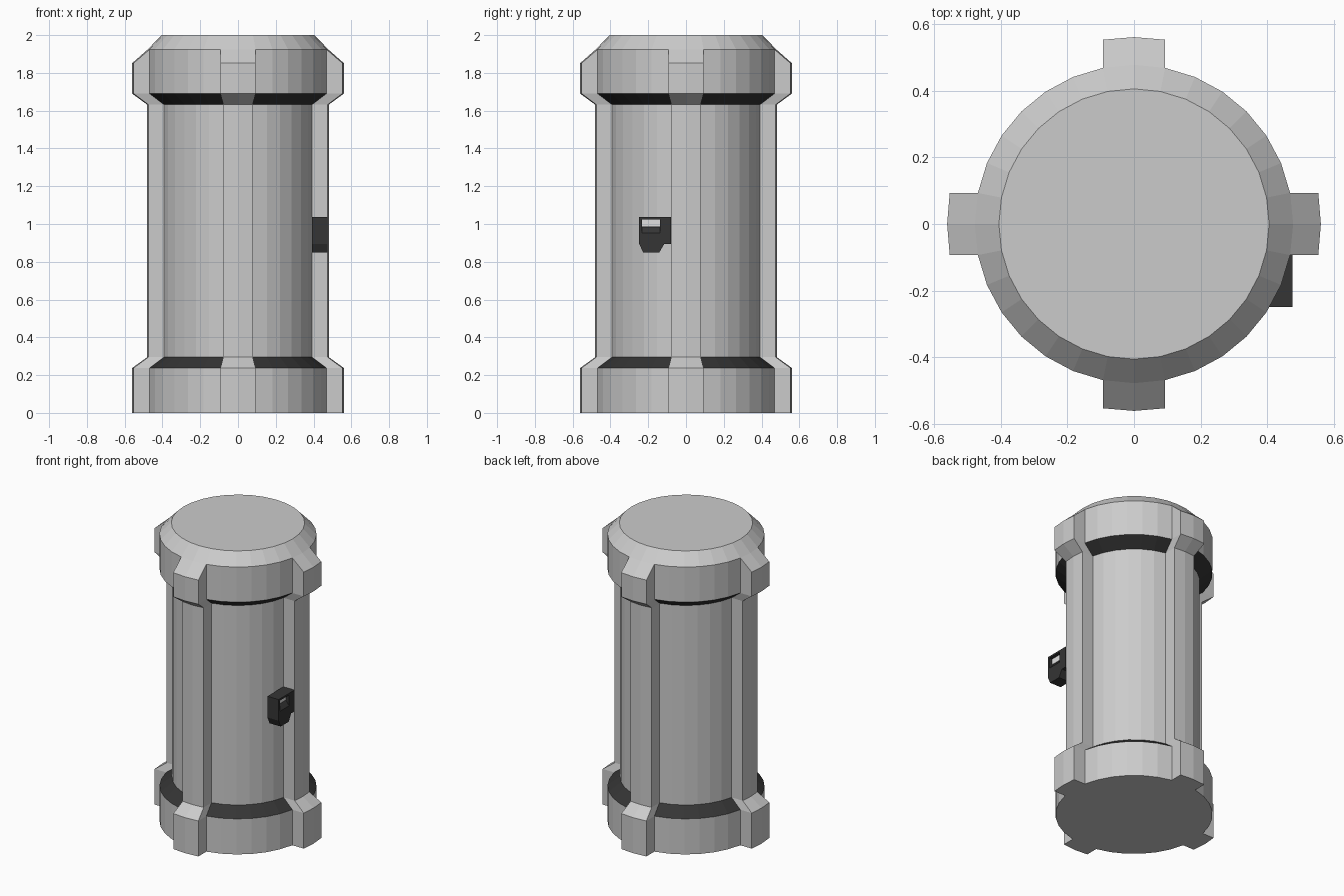
import bpy, bmesh, math

if "Cube" in bpy.data.objects:
    bpy.data.objects.remove(bpy.data.objects["Cube"])


def material(name, v):
    m = bpy.data.materials.new(name)
    m.diffuse_color = (v, v, v, 1)
    m.use_nodes = True
    m.node_tree.nodes["Principled BSDF"].inputs["Base Color"].default_value = m.diffuse_color
    return m


LIGHT = material("light grey metal", 0.6)
DARK = material("dark grey trim", 0.035)
PANEL = material("pale screen", 0.75)


def add_object(name, bm, mats):
    bmesh.ops.recalc_face_normals(bm, faces=bm.faces)
    me = bpy.data.meshes.new(name)
    bm.to_mesh(me)
    bm.free()
    for m in mats:
        me.materials.append(m)
    ob = bpy.data.objects.new(name, me)
    bpy.context.collection.objects.link(ob)
    return ob


def prism(name, pts, axis, a, b, mat):
    """Extrude a 2D outline along x (points are y,z) or y (points are x,z)."""
    bm = bmesh.new()

    def place(p, t):
        return (t, p[0], p[1]) if axis == "x" else (p[0], t, p[1])
    v0 = [bm.verts.new(place(p, a)) for p in pts]
    v1 = [bm.verts.new(place(p, b)) for p in pts]
    bm.faces.new(v0)
    bm.faces.new(v1)
    n = len(pts)
    for i in range(n):
        j = (i + 1) % n
        bm.faces.new((v0[i], v0[j], v1[j], v1[i]))
    return add_object(name, bm, [mat])


# Canister: a 32-sided drum with four ribs, lofted through rings
R, RIB, HALF = 0.477, 0.56, 0.093
STEP = math.tau / 32


def ring(bm, core, rib, half, z, rib_z):
    verts = []
    for q in range(4):
        a = q * math.pi / 2
        c, s = math.cos(a), math.sin(a)
        for w in (-half, 0, half):
            r = math.sqrt(rib * rib - w * w)
            verts.append(bm.verts.new((r * c - w * s, r * s + w * c, rib_z)))
        for k in range(1, 8):
            t = a + k * STEP
            verts.append(bm.verts.new((core * math.cos(t), core * math.sin(t), z)))
    return verts


bm = bmesh.new()
big, slim = (R, RIB, HALF), (0.40, 0.481, 0.078)
levels = [(*big, 0, 0), (*big, 0.238, 0.238), (*slim, 0.295, 0.295),
          (*slim, 1.632, 1.632), (*big, 1.69, 1.69), (*big, 1.925, 1.852)]
rings = [ring(bm, *lv) for lv in levels]
bm.faces.new(rings[0])
for n, (lo, hi) in enumerate(zip(rings, rings[1:])):
    for i in range(40):
        j = (i + 1) % 40
        f = bm.faces.new((lo[i], lo[j], hi[j], hi[i]))
        # Sloped bands between the ribs are dark
        if n in (1, 3) and 3 <= i % 10 <= 8:
            f.material_index = 1

# Chamfered cap, whose slope runs out over the ribs
last, circle = rings[-1], []
for q in range(4):
    a = q * math.pi / 2
    mid = bm.verts.new((R * math.cos(a), R * math.sin(a), 1.925))
    e0, m, e1 = last[q * 10:q * 10 + 3]
    before, after = last[q * 10 - 1], last[q * 10 + 3]
    bm.faces.new((before, e0, m, mid))
    bm.faces.new((mid, m, e1, after))
    circle += [mid] + last[q * 10 + 3:q * 10 + 10]
top = [bm.verts.new((0.405 * math.cos(k * STEP), 0.405 * math.sin(k * STEP), 2.0))
       for k in range(32)]
for i in range(32):
    j = (i + 1) % 32
    bm.faces.new((circle[i], circle[j], top[j], top[i]))
bm.faces.new(top)
add_object("canister", bm, [LIGHT, DARK])

# Control box beside the right rib
box = prism("control_box",
            [(-0.248, 1.037), (-0.08, 1.037), (-0.08, 0.895), (-0.115, 0.895),
             (-0.142, 0.848), (-0.226, 0.848), (-0.248, 0.895)],
            "x", 0.392, 0.475, DARK)

# Recess with a sloped sill
cutter = prism("recess_cutter",
               [(0.50, 1.025), (0.45, 1.025), (0.45, 0.985), (0.475, 0.953), (0.50, 0.953)],
               "y", -0.233, -0.137, DARK)
cutter.hide_render = True
cutter.hide_viewport = True
cut = box.modifiers.new("recess", "BOOLEAN")
cut.operation = "DIFFERENCE"
cut.solver = "EXACT"
cut.object = cutter

# Screen at the back of the recess
prism("screen", [(-0.233, 1.025), (-0.137, 1.025), (-0.137, 0.987), (-0.233, 0.987)],
      "x", 0.448, 0.453, PANEL)
